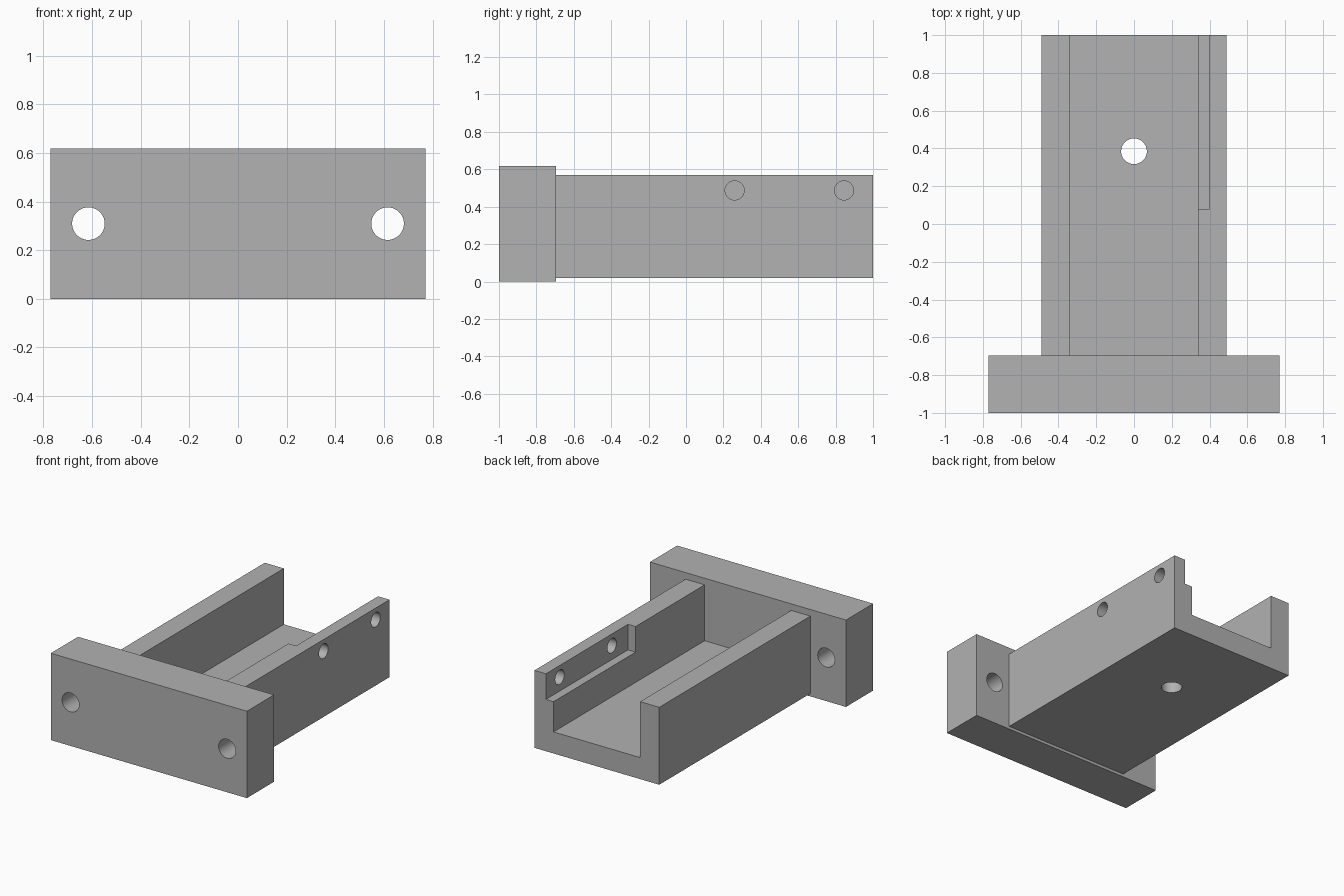
import bpy
import bmesh
import math

cube = bpy.data.objects.get("Cube")
if cube:
    bpy.data.objects.remove(cube, do_unlink=True)

grey = bpy.data.materials.new("mid grey")
grey.use_nodes = True
colour = (0.445, 0.445, 0.445, 1)
grey.diffuse_color = colour
grey.node_tree.nodes["Principled BSDF"].inputs["Base Color"].default_value = colour


def box(name, low, high):
    """Axis-aligned box between two corners."""
    mesh = bpy.data.meshes.new(name)
    bm = bmesh.new()
    bmesh.ops.create_cube(bm, size=1)
    for v in bm.verts:
        v.co = [(a + b) / 2 + c * (b - a) for a, b, c in zip(low, high, v.co)]
    bm.to_mesh(mesh)
    bm.free()
    obj = bpy.data.objects.new(name, mesh)
    bpy.context.collection.objects.link(obj)
    mesh.materials.append(grey)
    return obj


def drill(centre, radius, depth, rotation=(0, 0, 0)):
    """Round cutter along z unless rotated."""
    bpy.ops.mesh.primitive_cylinder_add(vertices=64, radius=radius, depth=depth,
                                        location=centre, rotation=rotation)
    obj = bpy.context.object
    obj.name = "hole_cutter"
    obj.data.materials.append(grey)
    return obj


def cut(target, cutters):
    """Subtract each cutter, then remove it."""
    for cutter in cutters:
        cutter.hide_render = True
        bpy.context.view_layer.update()
        mod = target.modifiers.new("cut", "BOOLEAN")
        mod.operation = "DIFFERENCE"
        mod.solver = "EXACT"
        mod.object = cutter
        bpy.ops.object.select_all(action="DESELECT")
        bpy.context.view_layer.objects.active = target
        target.select_set(True)
        bpy.ops.object.modifier_apply(modifier=mod.name)
        bpy.data.objects.remove(cutter, do_unlink=True)
    bpy.ops.object.shade_smooth_by_angle(angle=math.radians(30))


quarter = math.pi / 2
joint_y = -0.695

# Mounting plate with two bolt holes
plate = box("mounting_plate", (-0.77, -1, 0), (0.77, joint_y, 0.617))
cut(plate, [drill((side * 0.615, -0.85, 0.309), 0.067, 0.6, (quarter, 0, 0))
            for side in (-1, 1)])

# U-shaped channel: hollow, ledge in the left wall, floor hole, two wall holes
channel = box("channel", (-0.49, joint_y, 0.02), (0.49, 1, 0.57))
cut(channel, [
    box("hollow_cutter", (-0.34, -1.2, 0.173), (0.34, 1.2, 0.8)),
    box("ledge_cutter", (0.2, 0.08, 0.388), (0.4, 1.2, 0.8)),
    drill((0, 0.385, 0.1), 0.068, 0.4),
    *[drill((0.45, y, 0.487), 0.051, 0.4, (0, quarter, 0)) for y in (0.26, 0.845)],
])
